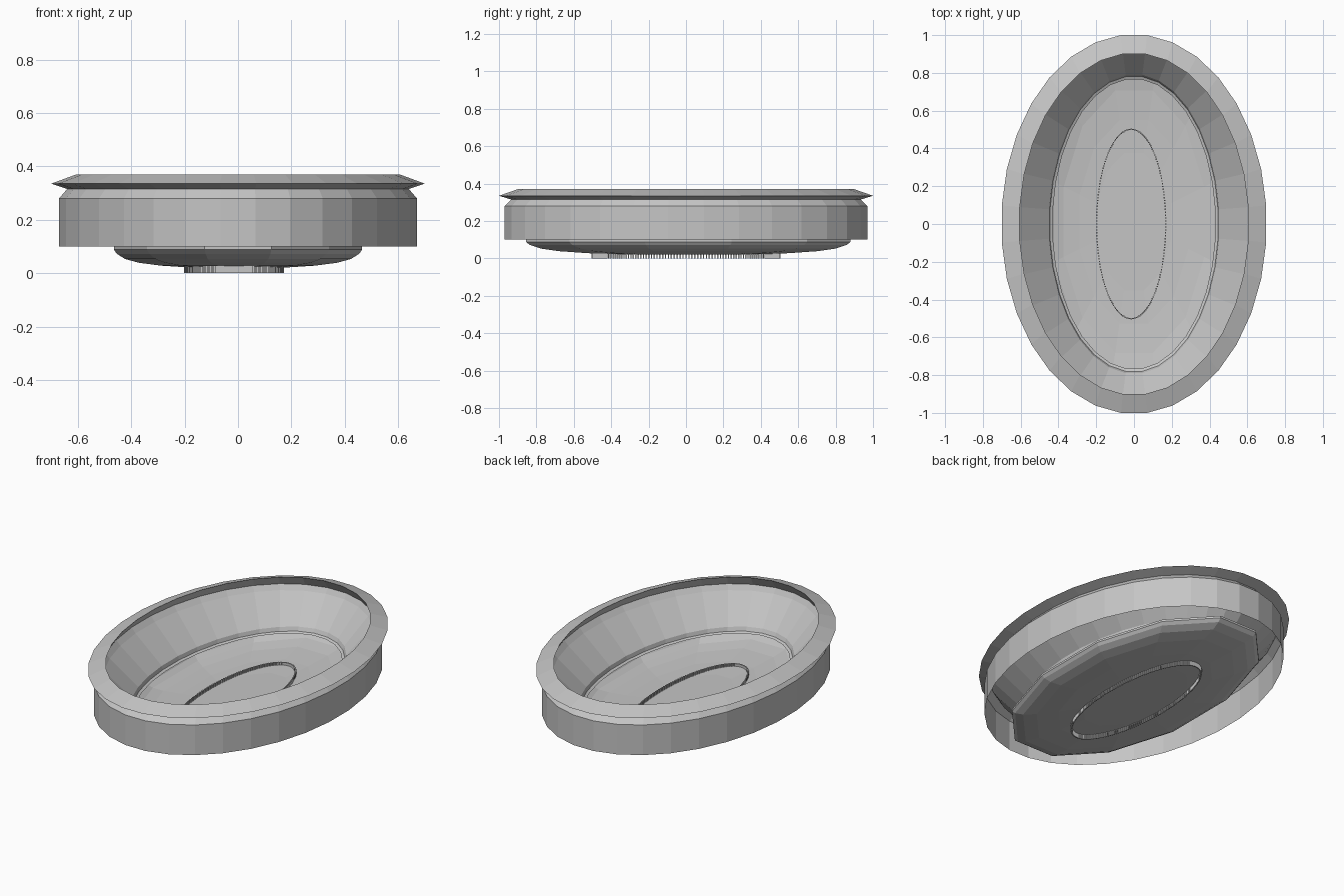
import bpy, bmesh, math

if "Cube" in bpy.data.objects:
    bpy.data.objects.remove(bpy.data.objects["Cube"])

mat = bpy.data.materials.new("plain grey")
mat.diffuse_color = (0.56, 0.56, 0.56, 1)
mat.use_nodes = True
mat.node_tree.nodes["Principled BSDF"].inputs["Base Color"].default_value = mat.diffuse_color


def make_object(name, bm):
    me = bpy.data.meshes.new(name)
    bm.to_mesh(me)
    bm.free()
    me.materials.append(mat)
    ob = bpy.data.objects.new(name, me)
    bpy.context.collection.objects.link(ob)
    return ob


def loft(name, rings, sides, centre=(0, 0), cap=False, closed=False, flip=False):
    """Stack elliptical rings given as (half width x, half width y, z).
    Ring corners straddle the axes, so the flats sit on the given sizes."""
    bm = bmesh.new()
    k = 1 / math.cos(math.pi / sides)
    loops = []
    for rx, ry, z in rings:
        loops.append([bm.verts.new((
            centre[0] + rx * k * math.cos((i + .5) * math.tau / sides),
            centre[1] + ry * k * math.sin((i + .5) * math.tau / sides), z))
            for i in range(sides)])
    pairs = list(zip(loops, loops[1:]))
    if closed:
        pairs.append((loops[-1], loops[0]))
    for a, b in pairs:
        for i in range(sides):
            j = (i + 1) % sides
            bm.faces.new((a[i], a[j], b[j], b[i]))
    if cap:
        bm.faces.new(loops[-1])
    if flip:
        bmesh.ops.reverse_faces(bm, faces=bm.faces)
    return make_object(name, bm)


# three-sided lip
loft("lip", [(.64, .935, .315), (.70, 1.0, .335), (.605, .90, .37)],
     32, closed=True)

# body shell: outer skirt, bevelled top, sloping inner wall and inner step
loft("body", [
    (.67, .97, .10), (.67, .97, .28), (.64, .935, .315),
    (.615, .918, .285), (.45, .79, .13), (.445, .78, .107), (.43, .765, .10)], 32)

# shallow twelve-sided basin
a, b = .465, .868
basin = [(a * s, b * s, z) for s, z in (
    (1, .10), (1, .088), (.975, .072), (.91, .053),
    (.80, .039), (.62, .028), (.42, .022))]
loft("basin", basin, 12, centre=(0, .012), cap=True, flip=True)

# oval foot ring: a row of tiny posts through the basin floor
bm = bmesh.new()
n = 200
for i in range(n):
    t = i * math.tau / n
    geom = bmesh.ops.create_cube(bm, size=1)["verts"]
    for v in geom:
        v.co.x = v.co.x * .007 - .015 + .183 * math.cos(t)
        v.co.y = v.co.y * .007 + .501 * math.sin(t)
        v.co.z = (v.co.z + .5) * .042
make_object("foot_ring_posts", bm)
